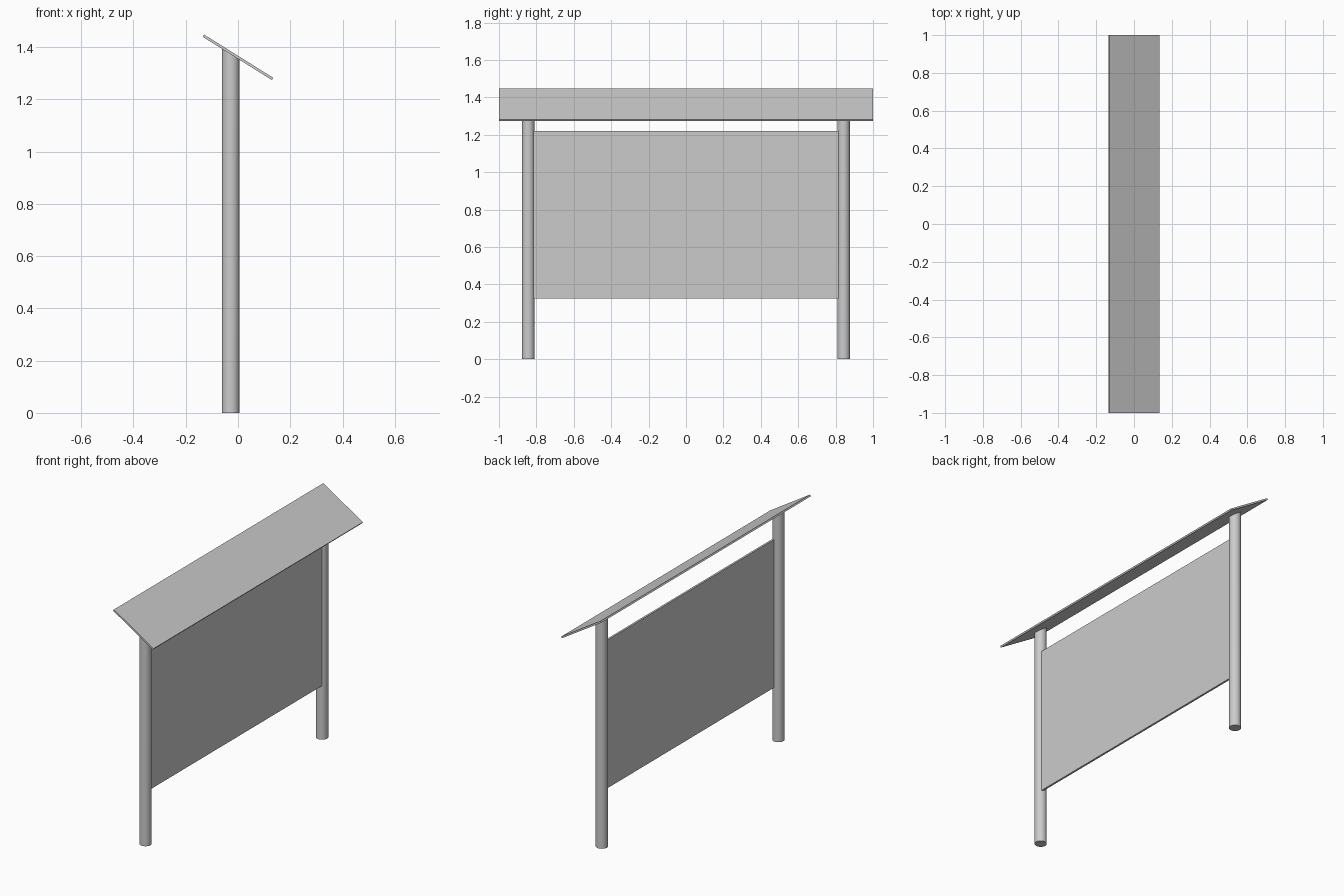
import bpy
import math

if "Cube" in bpy.data.objects:
    bpy.data.objects.remove(bpy.data.objects["Cube"])

TILT = math.radians(32)
ROOF_Z = 1.361
POST_X, POST_Y, POST_R = -0.028, 0.843, 0.034


def box(name, loc, size, tilt=0.0):
    bpy.ops.mesh.primitive_cube_add(size=1, location=loc, rotation=(0, tilt, 0))
    ob = bpy.context.object
    ob.name = name
    ob.scale = size
    bpy.ops.object.transform_apply(location=False, rotation=True, scale=True)
    return ob


def post(name, y):
    # Round post whose top is cut to follow the roof slope
    bpy.ops.mesh.primitive_cylinder_add(vertices=32, radius=POST_R, depth=1,
                                        location=(POST_X, y, 0.5))
    ob = bpy.context.object
    ob.name = name
    for v in ob.data.vertices:
        if v.co.z > 0:
            roof_z = ROOF_Z - math.tan(TILT) * (v.co.x + POST_X)
            v.co.z = roof_z - 0.003 - 0.5
        else:
            v.co.z = -0.5
    bpy.ops.object.shade_smooth_by_angle(angle=math.radians(30))


# Two posts
post("left_post", -POST_Y)
post("right_post", POST_Y)

# Display board between the posts
box("display_board", (-0.016, 0, 0.7725), (0.012, 2 * (POST_Y - 0.022), 0.895))

# Sloping roof board
box("roof", (0, 0, ROOF_Z), (0.312, 2.0, 0.01), TILT)
